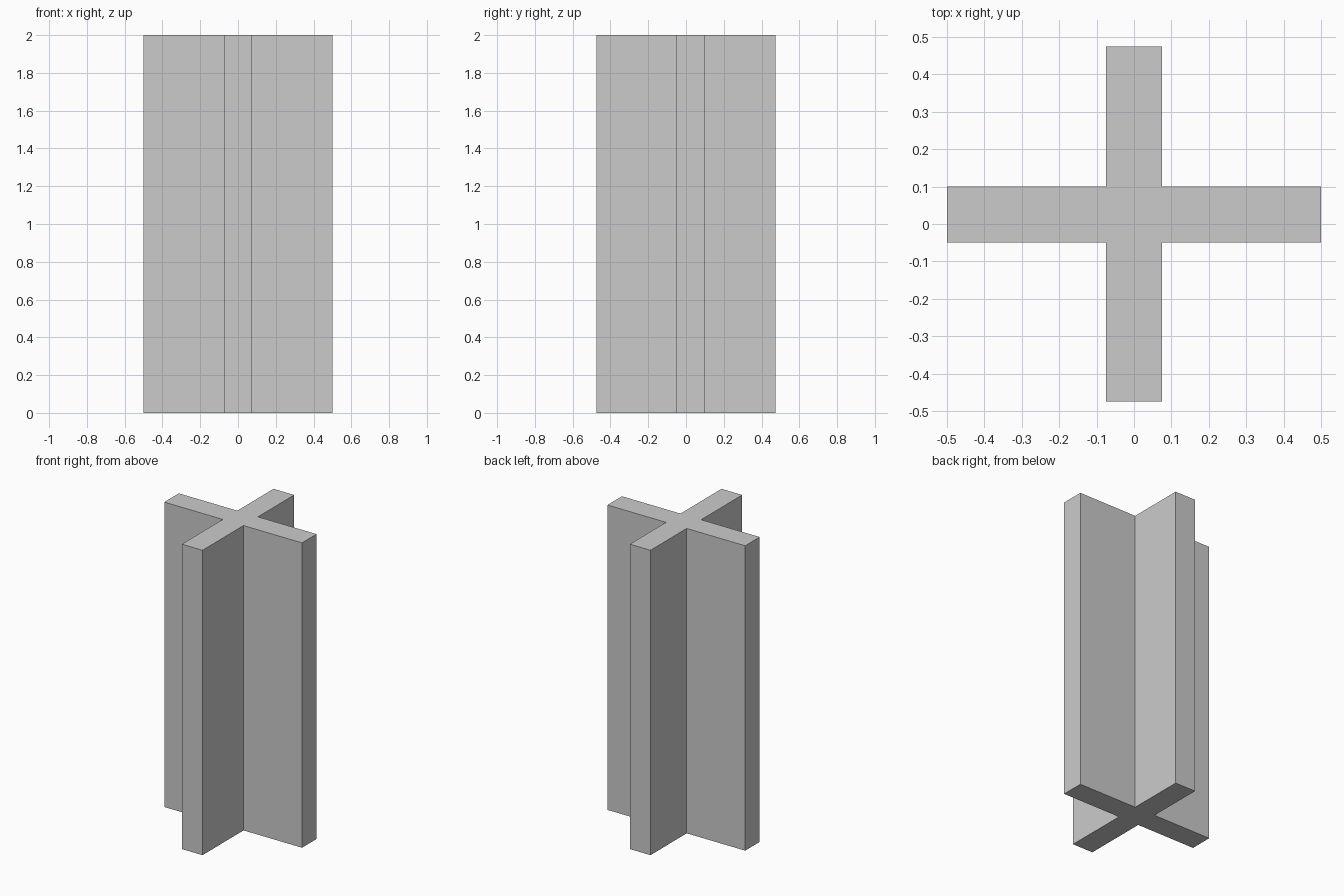
import bpy, bmesh

if "Cube" in bpy.data.objects:
    bpy.data.objects.remove(bpy.data.objects["Cube"])

HEIGHT = 2.0
HALF_X, HALF_Y = 0.5, 0.475      # overall half extents
RIB = 0.075                      # half thickness of the front-back web
FRONT, BACK = -0.05, 0.10        # faces of the left-right web (slightly off-centre)

# Cross-shaped outline: right half, then mirrored to the left
right = [(RIB, -HALF_Y), (RIB, FRONT), (HALF_X, FRONT),
         (HALF_X, BACK), (RIB, BACK), (RIB, HALF_Y)]
outline = right + [(-x, y) for x, y in reversed(right)]

# Cruciform column: extrude the outline upwards
bm = bmesh.new()
base = bm.faces.new([bm.verts.new((x, y, 0)) for x, y in outline])
top = bmesh.ops.extrude_face_region(bm, geom=[base], use_keep_orig=True)
moved = [g for g in top["geom"] if isinstance(g, bmesh.types.BMVert)]
bmesh.ops.translate(bm, verts=moved, vec=(0, 0, HEIGHT))
bmesh.ops.recalc_face_normals(bm, faces=bm.faces)

mesh = bpy.data.meshes.new("cross_column")
bm.to_mesh(mesh)
bm.free()
bpy.context.collection.objects.link(bpy.data.objects.new("cross_column", mesh))
